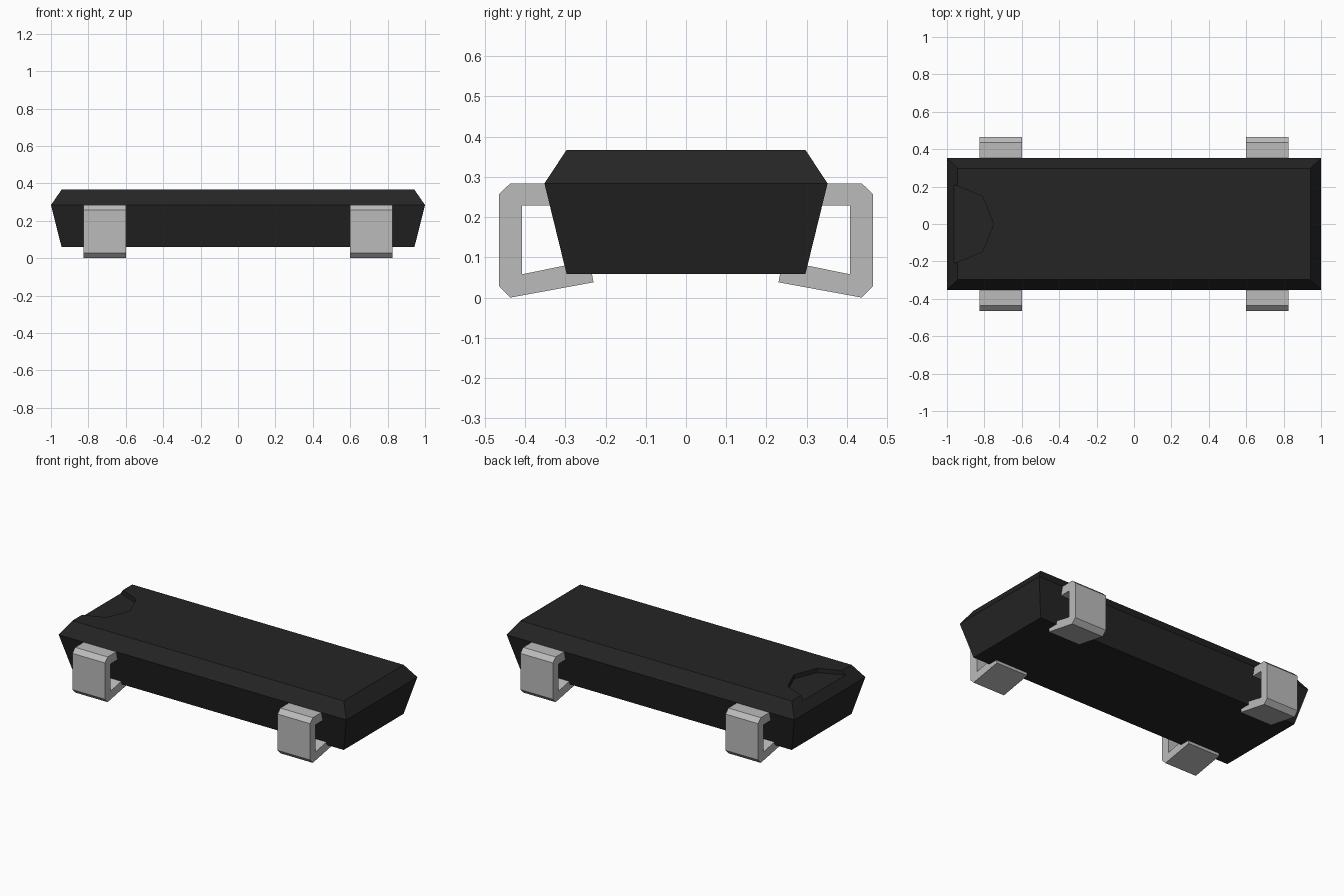
import bpy, bmesh, math

cube = bpy.data.objects.get("Cube")
if cube:
    bpy.data.objects.remove(cube, do_unlink=True)


def make_material(name, value, roughness):
    mat = bpy.data.materials.new(name)
    mat.use_nodes = True
    color = (value, value, value, 1)
    mat.diffuse_color = color
    bsdf = mat.node_tree.nodes["Principled BSDF"]
    bsdf.inputs["Base Color"].default_value = color
    bsdf.inputs["Roughness"].default_value = roughness
    return mat


def make_object(name, bm, mat):
    bmesh.ops.recalc_face_normals(bm, faces=bm.faces)
    mesh = bpy.data.meshes.new(name)
    bm.to_mesh(mesh)
    bm.free()
    mesh.materials.append(mat)
    obj = bpy.data.objects.new(name, mesh)
    bpy.context.collection.objects.link(obj)
    return obj


black = make_material("black plastic", 0.018, 0.6)
silver = make_material("silver metal", 0.5, 0.4)

# Package body: rectangles lofted from bottom to top, widest at the parting line
LAYERS = [(0.943, 0.297, 0.059), (1.0, 0.352, 0.284), (0.943, 0.297, 0.367)]
bm = bmesh.new()
rings = [[bm.verts.new((sx * hx, sy * hy, z))
          for sx, sy in ((-1, -1), (1, -1), (1, 1), (-1, 1))]
         for hx, hy, z in LAYERS]
for low, high in zip(rings, rings[1:]):
    for i in range(4):
        j = (i + 1) % 4
        bm.faces.new((low[i], low[j], high[j], high[i]))
bm.faces.new(rings[0][::-1])
bm.faces.new(rings[-1])
body = make_object("package_body", bm, black)

# Shallow octagonal orientation notch cut into one end of the top
bm = bmesh.new()
bmesh.ops.create_cone(bm, cap_ends=True, segments=8, radius1=0.21, radius2=0.21, depth=0.2)
for v in bm.verts:
    # snap a vertex onto the x axis, then move to the package end
    angle = round(math.atan2(v.co.y, v.co.x) / (math.pi / 4)) * math.pi / 4
    v.co.x = -0.96 + 0.21 * math.cos(angle)
    v.co.y = 0.21 * math.sin(angle)
    v.co.z += 0.34 + 0.1
cutter = make_object("notch_cutter", bm, black)
cutter.hide_render = True
cut = body.modifiers.new("notch", "BOOLEAN")
cut.operation = "DIFFERENCE"
cut.solver = "EXACT"
cut.object = cutter
bpy.context.view_layer.objects.active = body
bpy.ops.object.modifier_apply(modifier=cut.name)
bpy.data.objects.remove(cutter, do_unlink=True)

# Bent leads: a hooked strip profile (y, z) extruded along x
PROFILE = [(0.31, 0.284), (0.437, 0.284), (0.465, 0.257), (0.465, 0.029),
           (0.437, 0.0), (0.23, 0.038), (0.24, 0.092), (0.408, 0.058),
           (0.408, 0.229), (0.31, 0.229)]


def make_lead(name, x, side, width=0.226):
    bm = bmesh.new()
    face = bm.faces.new([bm.verts.new((x - width / 2, side * y, z)) for y, z in PROFILE])
    result = bmesh.ops.extrude_face_region(bm, geom=[face], use_keep_orig=True)
    moved = [g for g in result["geom"] if isinstance(g, bmesh.types.BMVert)]
    bmesh.ops.translate(bm, verts=moved, vec=(width, 0, 0))
    return make_object(name, bm, silver)


for side_name, side in (("front", -1), ("back", 1)):
    for end_name, x in (("right", -0.713), ("left", 0.713)):
        make_lead(f"{side_name}_{end_name}_lead", x, side)
